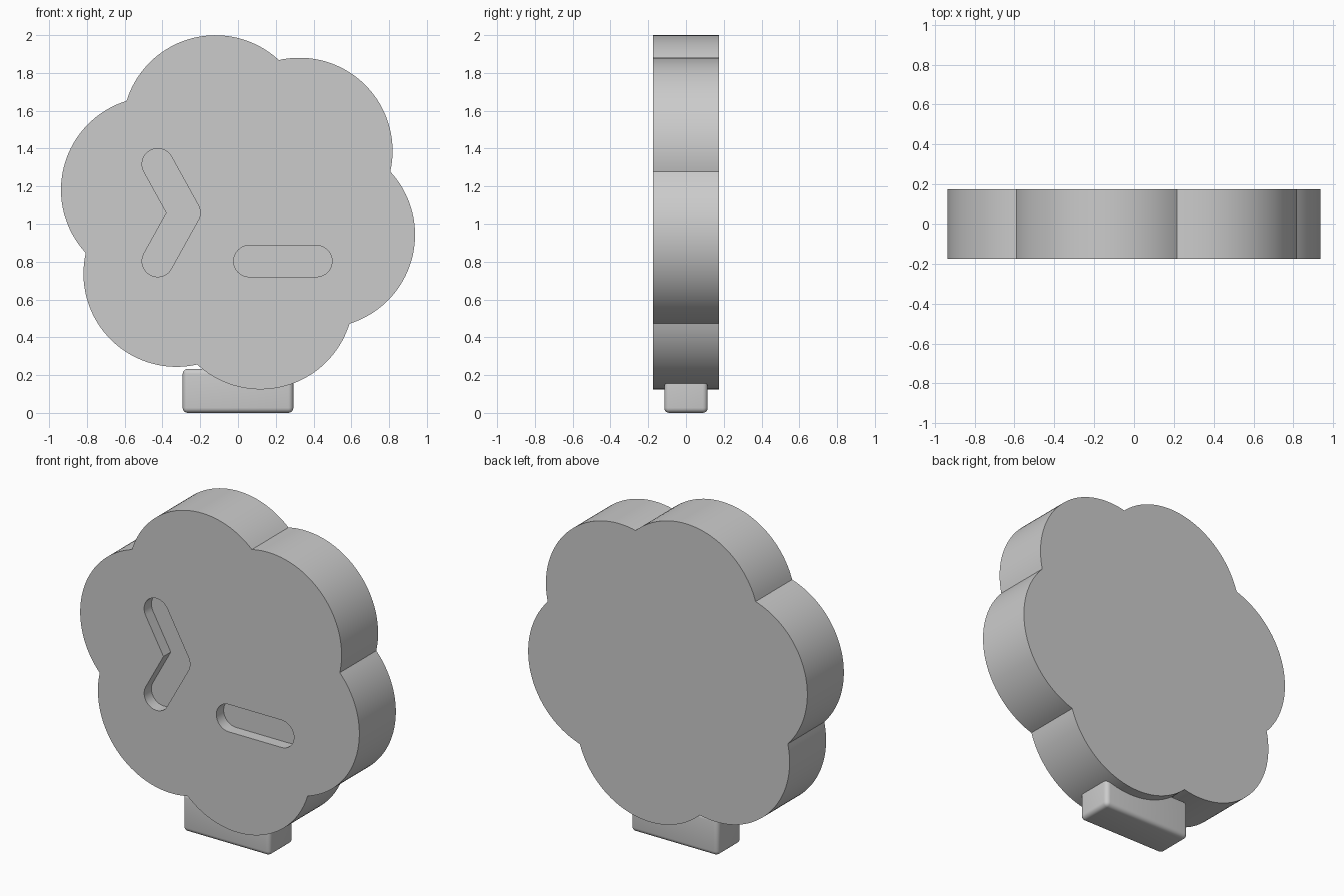
import bpy
import bmesh
from math import atan2, cos, sin, sqrt, radians, pi

cube = bpy.data.objects.get("Cube")
if cube:
    bpy.data.objects.remove(cube, do_unlink=True)

grey = bpy.data.materials.new("plain grey")
grey.use_nodes = True
grey.diffuse_color = (0.6, 0.6, 0.6, 1)
grey.node_tree.nodes["Principled BSDF"].inputs["Base Color"].default_value = (0.6, 0.6, 0.6, 1)

CENTRE_Z = 1.062
FRONT, BACK = -0.175, 0.175


def arc(x, z, radius, start, end, steps):
    """Points along a circular arc in the xz plane."""
    angles = [start + (end - start) * i / steps for i in range(steps + 1)]
    return [(x + radius * cos(a), z + radius * sin(a)) for a in angles]


def add_object(name, bm):
    bmesh.ops.recalc_face_normals(bm, faces=bm.faces)
    mesh = bpy.data.meshes.new(name)
    bm.to_mesh(mesh)
    bm.free()
    mesh.materials.append(grey)
    obj = bpy.data.objects.new(name, mesh)
    bpy.context.collection.objects.link(obj)
    return obj


def slab(name, outline, y0, y1):
    """Extrude an outline from y0 to y1."""
    bm = bmesh.new()
    face = bm.faces.new([bm.verts.new((x, y0, z)) for x, z in outline])
    new = bmesh.ops.extrude_face_region(bm, geom=[face])["geom"]
    verts = [v for v in new if isinstance(v, bmesh.types.BMVert)]
    bmesh.ops.translate(bm, verts=verts, vec=(0, y1 - y0, 0))
    return add_object(name, bm)


def activate(obj):
    bpy.ops.object.select_all(action="DESELECT")
    obj.select_set(True)
    bpy.context.view_layer.objects.active = obj


# Six-petalled body: equal arcs meeting in sharp notches
offset, radius = 0.46, 0.493
notch = offset * cos(pi / 6) + sqrt(radius ** 2 - (offset / 2) ** 2)
half = atan2(notch * sin(pi / 6), notch * cos(pi / 6) - offset)
outline = []
for k in range(6):
    a = radians(45 + 60 * k)
    outline += arc(offset * cos(a), CENTRE_Z + offset * sin(a), radius,
                   a - half, a + half, 40)[:-1]
body = slab("flower_body", outline, FRONT, BACK)

# Engraved chevron with rounded ends and an engraved rounded bar
stroke = 0.083
tip_x, end_x, reach = -0.283, -0.425, 0.257
arm = atan2(reach, end_x - tip_x)
side = arm - pi / 2
chevron = arc(tip_x, 1.06, stroke, -side, side, 10)
chevron += arc(end_x, 1.06 + reach, stroke, side, side + pi, 20)
chevron.append((tip_x - stroke / cos(side), 1.06))
chevron += arc(end_x, 1.06 - reach, stroke, -side - pi, -side, 20)[:-1]
bar = arc(0.415, 0.803, stroke, -pi / 2, pi / 2, 20)
bar += arc(0.06, 0.803, stroke, pi / 2, 3 * pi / 2, 20)

for name, shape in (("chevron_cutter", chevron), ("bar_cutter", bar)):
    cutter = slab(name, shape, FRONT - 0.1, FRONT + 0.07)
    cutter.hide_render = True
    cut = body.modifiers.new(name, "BOOLEAN")
    cut.operation = "DIFFERENCE"
    cut.solver = "EXACT"
    cut.object = cutter
    activate(body)
    bpy.ops.object.modifier_apply(modifier=cut.name)
    bpy.data.objects.remove(cutter, do_unlink=True)

# Rounded block foot
bm = bmesh.new()
bmesh.ops.create_cube(bm, size=1)
bmesh.ops.scale(bm, vec=(0.586, 0.23, 0.233), verts=bm.verts)
bmesh.ops.translate(bm, vec=(0, 0, 0.1165), verts=bm.verts)
bmesh.ops.bevel(bm, geom=bm.edges[:], offset=0.027, segments=5,
                profile=0.5, affect="EDGES")
foot = add_object("foot", bm)

for obj in (body, foot):
    activate(obj)
    bpy.ops.object.shade_smooth_by_angle(angle=radians(30))
